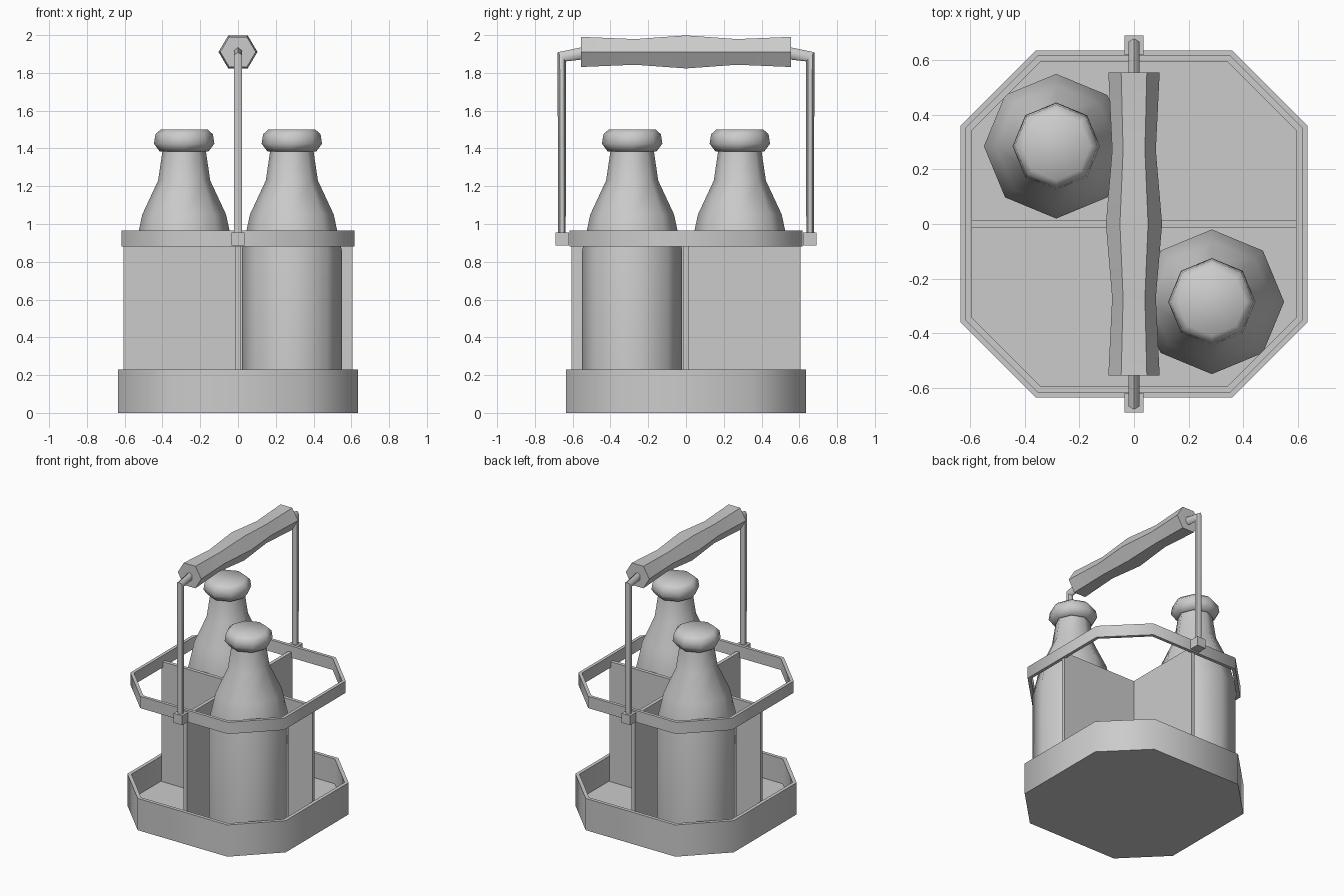
import bpy, bmesh, math
from mathutils import Vector

cube = bpy.data.objects.get("Cube")
if cube:
    bpy.data.objects.remove(cube, do_unlink=True)

grey = bpy.data.materials.new("light_grey")
grey.use_nodes = True
grey.diffuse_color = (0.6, 0.6, 0.6, 1)
grey.node_tree.nodes["Principled BSDF"].inputs["Base Color"].default_value = (0.6, 0.6, 0.6, 1)


def finish(name, bm, smooth=None):
    """Turn a bmesh into a grey object, optionally smooth below an angle."""
    bmesh.ops.recalc_face_normals(bm, faces=bm.faces)
    mesh = bpy.data.meshes.new(name)
    bm.to_mesh(mesh)
    bm.free()
    obj = bpy.data.objects.new(name, mesh)
    bpy.context.collection.objects.link(obj)
    mesh.materials.append(grey)
    if smooth:
        bpy.ops.object.select_all(action="DESELECT")
        obj.select_set(True)
        bpy.context.view_layer.objects.active = obj
        bpy.ops.object.shade_smooth_by_angle(angle=math.radians(smooth))
    return obj


def loft(name, rings, closed=False, smooth=60):
    """Skin equal-length rings; cap the ends or join last to first."""
    bm = bmesh.new()
    loops = [[bm.verts.new(p) for p in ring] for ring in rings]
    pairs = list(zip(loops, loops[1:]))
    if closed:
        pairs.append((loops[-1], loops[0]))
    else:
        bm.faces.new(loops[0])
        bm.faces.new(loops[-1])
    for a, b in pairs:
        for i in range(len(a)):
            j = (i + 1) % len(a)
            bm.faces.new((a[i], a[j], b[j], b[i]))
    return finish(name, bm, smooth)


def octagon(half, z):
    """Square with cut corners."""
    c = 0.36 - (0.635 - half) * 0.414
    pts = [(c, -half), (half, -c), (half, c), (c, half)]
    return [(x, y, z) for x, y in pts + [(-x, -y) for x, y in pts]]


def box(name, size, centre):
    bm = bmesh.new()
    bmesh.ops.create_cube(bm, size=1)
    for v in bm.verts:
        v.co = Vector(a * s + c for a, s, c in zip(v.co, size, centre))
    return finish(name, bm)


# Tray with a thin raised wall
loft("tray", [octagon(h, z) for h, z in
              ((0.635, 0), (0.635, 0.23), (0.61, 0.23), (0.61, 0.05))])

# Upper hoop
loft("upper_ring", [octagon(h, z) for h, z in
                    ((0.617, 0.88), (0.617, 0.965), (0.594, 0.965), (0.594, 0.88))],
     closed=True)

# Crossed dividers
box("divider_across", (1.21, 0.026, 0.88), (0, 0, 0.48))
box("divider_lengthwise", (0.026, 1.21, 0.88), (0, 0, 0.48))

# Two bottles in opposite compartments
bottle = [(0.265, 0.05), (0.265, 0.86), (0.24, 0.965), (0.222, 1.05), (0.138, 1.23),
          (0.115, 1.385), (0.13, 1.385), (0.16, 1.425), (0.152, 1.475), (0.125, 1.5)]
for name, side in (("front_bottle", 1), ("back_bottle", -1)):
    loft(name, [[(0.285 * side + r * math.cos(k * math.pi / 4),
                  -0.285 * side + r * math.sin(k * math.pi / 4), z)
                 for k in range(8)] for r, z in bottle])

# Six-sided shaped grip
grip = [(-0.555, 0.094), (-0.27, 0.08), (0, 0.103), (0.27, 0.08), (0.555, 0.094)]
loft("grip", [[(r * math.cos(k * math.pi / 3), y, 1.911 + r * 0.98 * math.sin(k * math.pi / 3))
               for k in range(6)] for y, r in grip], smooth=35)


def section(y, z, dy, dz, r):
    """Hexagon around a rod point, widened along (dy, dz)."""
    return [(r * math.sin(k * math.pi / 3), y + dy * math.cos(k * math.pi / 3),
             z + dz * math.cos(k * math.pi / 3)) for k in range(6)]


# Bent rods and their brackets
for name, s in (("front", -1), ("back", 1)):
    loft(name + "_rod", [section(s * 0.657, 0.92, s * 0.02, 0, 0.023),
                         section(s * 0.657, 1.885, s * 0.023, 0.024, 0.023),
                         section(s * 0.54, 1.905, 0, 0.033, 0.023)])
    box(name + "_bracket", (0.07, 0.07, 0.068), (0, s * 0.655, 0.921))
